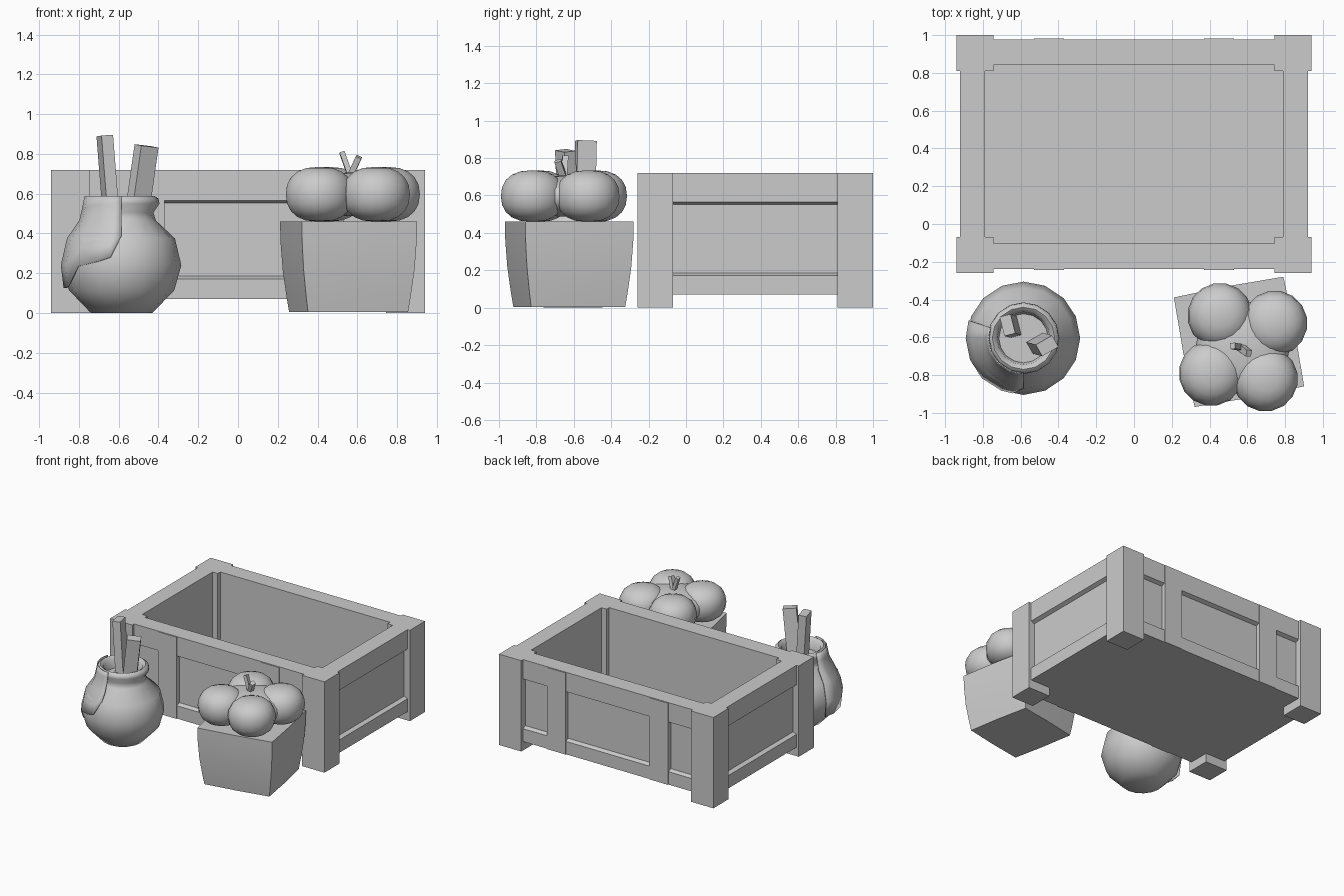
import bpy, bmesh, math
from mathutils import Vector, Matrix

cube = bpy.data.objects.get("Cube")
if cube:
    bpy.data.objects.remove(cube, do_unlink=True)

GREY = (0.6, 0.6, 0.6, 1.0)
mat = bpy.data.materials.new("plain grey")
mat.use_nodes = True
mat.diffuse_color = GREY
mat.node_tree.nodes["Principled BSDF"].inputs["Base Color"].default_value = GREY


def finish(name, bm, smooth=None):
    bmesh.ops.recalc_face_normals(bm, faces=bm.faces)
    me = bpy.data.meshes.new(name)
    bm.to_mesh(me)
    bm.free()
    me.materials.append(mat)
    ob = bpy.data.objects.new(name, me)
    bpy.context.collection.objects.link(ob)
    if smooth:
        bpy.ops.object.select_all(action='DESELECT')
        ob.select_set(True)
        bpy.context.view_layer.objects.active = ob
        bpy.ops.object.shade_smooth_by_angle(angle=math.radians(smooth))
    return ob


def box(name, lo, hi):
    lo, hi = Vector(lo), Vector(hi)
    bm = bmesh.new()
    bmesh.ops.create_cube(bm, size=1)
    for v in bm.verts:
        v.co = (lo + hi) / 2 + v.co * (hi - lo)
    return finish(name, bm)


def loft(rings, caps=True):
    """Skin a list of equally long closed rings of points."""
    bm = bmesh.new()
    rows = [[bm.verts.new(p) for p in ring] for ring in rings]
    n = len(rows[0])
    for a, b in zip(rows, rows[1:]):
        for i in range(n):
            bm.faces.new((a[i], a[(i + 1) % n], b[(i + 1) % n], b[i]))
    if caps:
        bm.faces.new(rows[0])
        bm.faces.new(rows[-1])
    return bm


def stick(name, base, top, width, depth, turn):
    """Straight plank between two points, turned about its own length."""
    base, top = Vector(base), Vector(top)
    axis = top - base
    rot = axis.to_track_quat('Z', 'Y').to_matrix() @ Matrix.Rotation(math.radians(turn), 3, 'Z')
    corners = [rot @ Vector((sx * width / 2, sy * depth / 2, 0))
               for sx, sy in ((-1, -1), (1, -1), (1, 1), (-1, 1))]
    finish(name, loft([[base + c for c in corners], [top + c for c in corners]]))


# ---- Crate ----
CY, HX, HY, TOP, BASE = 0.37, 0.94, 0.63, 0.72, 0.07
POST_X, POST_Y = 0.745, 0.44
for sx, xn in ((-1, "right"), (1, "left")):
    for sy, yn in ((-1, "front"), (1, "back")):
        x, y = sorted((sx * POST_X, sx * HX)), sorted((CY + sy * POST_Y, CY + sy * HY))
        box(f"crate_post_{yn}_{xn}", (x[0], y[0], 0), (x[1], y[1], TOP))

# Wall section: framed panel with sloping edges along a recess
def wall(name, inner, outer, half, place):
    recess = outer - 0.03
    section = [(inner, BASE), (outer, BASE), (outer, 0.172), (recess, 0.185),
               (recess, 0.553), (outer, 0.566), (outer, TOP), (inner, TOP)]
    finish(name, loft([[place(s, d, z) for d, z in section] for s in (-half, half)]))


for s, xn, yn in ((-1, "right", "front"), (1, "left", "back")):
    wall(f"crate_wall_{xn}", 0.79, 0.92, POST_Y + 0.01, lambda a, d, z: (s * d, CY + a, z))
    wall(f"crate_wall_{yn}", 0.472, 0.607, POST_X + 0.01, lambda a, d, z: (a, CY + s * d, z))
    for sx, bn in ((-1, "right"), (1, "left")):
        x = sorted((sx * 0.37, sx * 0.53))
        y = sorted((CY + s * 0.57, CY + s * 0.613))
        box(f"crate_batten_{yn}_{bn}", (x[0], y[0], BASE), (x[1], y[1], TOP - 0.003))
box("crate_floor", (-0.85, CY - 0.55, BASE), (0.85, CY + 0.55, BASE + 0.02))

# ---- Round jar ----
JX, JY, SIDES = -0.585, -0.605, 16


def ring(r, z):
    return [(JX + r * math.cos(2 * math.pi * i / SIDES),
             JY + r * math.sin(2 * math.pi * i / SIDES), z) for i in range(SIDES)]


profile = [(0.155, 0), (0.265, 0.115), (0.30, 0.24), (0.268, 0.375), (0.172, 0.465),
           (0.16, 0.505), (0.19, 0.55), (0.185, 0.575), (0.165, 0.588), (0.14, 0.57), (0.13, 0.5)]
finish("jar", loft([ring(r, z) for r, z in profile]), 50)

# Cloth hanging over the rim, its lower edge climbing around the jar
drape = [(0.184, 0.588), (0.195, 0.53), (0.21, 0.465), (0.272, 0.375), (0.303, 0.24), (0.289, 0.125)]
hem = [(162, 0.125), (180, 0.125), (202, 0.13), (224, 0.235), (247, 0.26), (259, 0.28), (270, 0.39)]


def drape_radius(z):
    for (ra, za), (rb, zb) in zip(drape, drape[1:]):
        if z >= zb:
            return ra + (rb - ra) * (za - z) / (za - zb)
    return drape[-1][0]


bm = bmesh.new()
columns = []
for deg, low in hem:
    a = math.radians(deg)
    col = []
    for _, z in drape:
        z = 0.588 - (0.588 - z) * (0.588 - low) / (0.588 - 0.125)
        r = drape_radius(z)
        col.append(bm.verts.new((JX + r * math.cos(a), JY + r * math.sin(a), z)))
    columns.append(col)
for a, b in zip(columns, columns[1:]):
    for i in range(len(drape) - 1):
        bm.faces.new((a[i], b[i], b[i + 1], a[i + 1]))
cloth = finish("jar_cloth", bm, 60)
solid = cloth.modifiers.new("thickness", 'SOLIDIFY')
solid.thickness, solid.offset = 0.006, 0

stick("jar_stick_back", (-0.635, -0.545, 0.45), (-0.67, -0.535, 0.892), 0.105, 0.06, 30)
stick("jar_stick_front", (-0.515, -0.63, 0.45), (-0.46, -0.645, 0.84), 0.10, 0.07, -45)

# ---- Square planter with bowed sides ----
PX, PY, TURN = 0.556, -0.624, math.radians(10.7)


def square(half, z):
    pts = []
    for k in range(4):
        for t in (-1, 0):
            v = Vector((half * (1.02 if t == 0 else 1), half * t, z))
            v.rotate(Matrix.Rotation(TURN + k * math.pi / 2, 3, 'Z'))
            pts.append((PX + v.x, PY + v.y, z))
    return pts


finish("planter", loft([square(h, z) for h, z in
                        ((0.256, 0.005), (0.267, 0.08), (0.284, 0.22), (0.293, 0.36), (0.295, 0.46))]), 35)

# ---- Four-lobed gourd ----
GZ = 0.597


def lobe(name, x, y, r, h, turn=0):
    bm = bmesh.new()
    bmesh.ops.create_uvsphere(bm, u_segments=16, v_segments=10, radius=1)
    for v in bm.verts:
        c = v.co
        rad = math.hypot(c.x, c.y)
        k = r * rad ** 0.8 / rad if rad > 1e-4 else 0
        v.co = (c.x * k, c.y * k, h * math.copysign(abs(c.z) ** 0.9, c.z))
    bmesh.ops.rotate(bm, verts=bm.verts, matrix=Matrix.Rotation(turn, 3, 'Z'))
    bmesh.ops.translate(bm, verts=bm.verts, vec=(x, y, GZ))
    finish(name, bm, 60)


for name, x, y in (("back_right", 0.455, -0.485), ("back_left", 0.745, -0.525),
                   ("front_left", 0.695, -0.82), ("front_right", 0.41, -0.79)):
    lobe(f"gourd_lobe_{name}", x, y, 0.173, 0.138, 0.2)
lobe("gourd_core", 0.575, -0.655, 0.25, 0.11)
stick("gourd_stem_long", (0.575, -0.655, 0.66), (0.522, -0.645, 0.81), 0.032, 0.026, 15)
stick("gourd_stem_short", (0.56, -0.65, 0.68), (0.608, -0.685, 0.785), 0.036, 0.03, 30)
